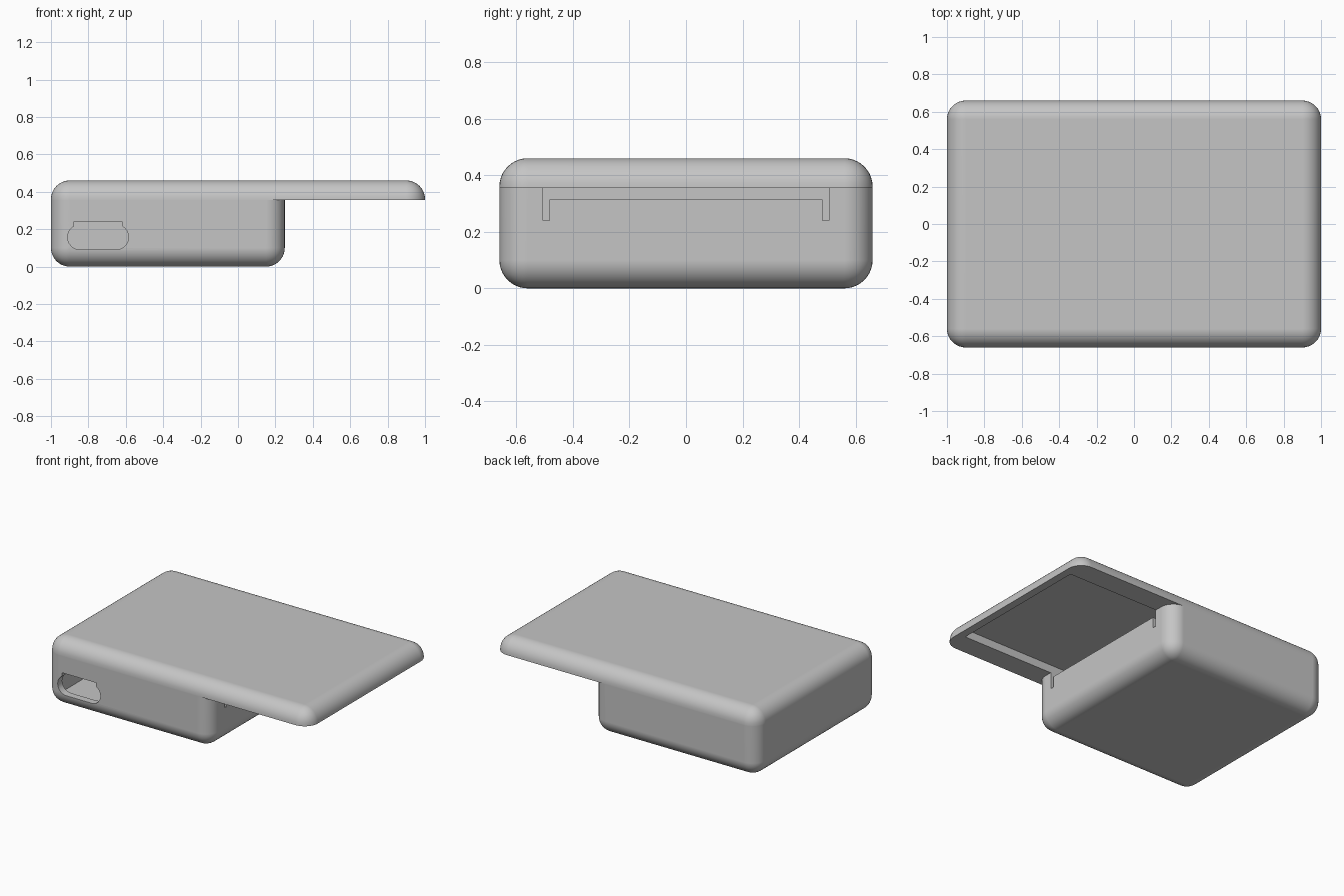
import bpy, bmesh, math
from mathutils import Vector

cube = bpy.data.objects.get("Cube")
if cube:
    bpy.data.objects.remove(cube, do_unlink=True)

grey = bpy.data.materials.new("plain_grey")
grey.use_nodes = True
color = (0.56, 0.56, 0.56, 1)
grey.diffuse_color = color
grey.node_tree.nodes["Principled BSDF"].inputs["Base Color"].default_value = color

HALF_Y, SEAM, TOP, RADIUS, WALL = 0.66, 0.355, 0.46, 0.1, 0.05
BODY_END = 0.25


def add_object(name, bm):
    bmesh.ops.recalc_face_normals(bm, faces=bm.faces)
    mesh = bpy.data.meshes.new(name)
    bm.to_mesh(mesh)
    bm.free()
    mesh.materials.append(grey)
    obj = bpy.data.objects.new(name, mesh)
    bpy.context.collection.objects.link(obj)
    return obj


def box(name, low, high, round_z=None):
    """Box between two corners; round_z rounds the uprights and that rim."""
    low, high = Vector(low), Vector(high)
    bm = bmesh.new()
    bmesh.ops.create_cube(bm, size=1)
    for v in bm.verts:
        v.co = [l + (c + 0.5) * (h - l) for l, c, h in zip(low, v.co, high)]
    if round_z is not None:
        def rounded(edge):
            a, b = (v.co.z for v in edge.verts)
            return abs(a - b) > 0.01 or abs(a - round_z) < 0.001
        bmesh.ops.bevel(bm, geom=[e for e in bm.edges if rounded(e)],
                        offset=RADIUS, segments=10, profile=0.5,
                        affect='EDGES', clamp_overlap=False)
    return add_object(name, bm)


def activate(obj):
    bpy.ops.object.select_all(action='DESELECT')
    obj.select_set(True)
    bpy.context.view_layer.objects.active = obj


def cut(obj, cutter):
    cutter.hide_render = True
    activate(obj)
    mod = obj.modifiers.new("cut", 'BOOLEAN')
    mod.operation, mod.solver, mod.object = 'DIFFERENCE', 'EXACT', cutter
    bpy.ops.object.modifier_apply(modifier=mod.name)
    bpy.data.objects.remove(cutter, do_unlink=True)


def finish(obj):
    activate(obj)
    bpy.ops.object.shade_smooth_by_angle(angle=math.radians(30))
    mod = obj.modifiers.new("even_shading", 'WEIGHTED_NORMAL')
    mod.keep_sharp = True


def port_cutter():
    """Rounded slot with a square step above, pushed through the front wall."""
    mid_x, mid_z, r, offset, step, step_top = -0.748, 0.157, 0.067, 0.096, 0.129, 0.24
    arc = [math.radians(-90 + 15 * i) for i in range(11)]
    half = [(offset + r * math.cos(a), mid_z + r * math.sin(a)) for a in arc]
    half.append((step, step_top))
    outline = half + [(-x, z) for x, z in reversed(half)]
    bm = bmesh.new()
    face = bm.faces.new([bm.verts.new((mid_x + x, -HALF_Y - 0.05, z)) for x, z in outline])
    grown = bmesh.ops.extrude_face_region(bm, geom=[face])["geom"]
    moved = [v for v in grown if isinstance(v, bmesh.types.BMVert)]
    bmesh.ops.translate(bm, verts=moved, vec=(0, 0.15, 0))
    return add_object("port_cutter", bm)


# Lid: wide plate with a shallow pocket underneath
lid = box("lid", (-1, -HALF_Y, SEAM), (1, HALF_Y, TOP), round_z=TOP)
cut(lid, box("pocket_cutter", (-0.945, -0.51, 0.3), (0.945, 0.51, 0.41)))
finish(lid)

# Body: open hollow box under one end of the lid
body = box("body", (-1, -HALF_Y, 0), (BODY_END, HALF_Y, SEAM), round_z=0)
cut(body, box("cavity_cutter", (-1 + WALL, -HALF_Y + WALL, WALL),
              (BODY_END - WALL, HALF_Y - WALL, 0.5)))
cut(body, port_cutter())

# End wall: lowered middle between two narrow slots
cut(body, box("gap_cutter", (0.1, -0.49, 0.315), (0.4, 0.49, 0.5)))
for side in (-1, 1):
    ys = sorted((side * 0.482, side * 0.505))
    cut(body, box("slot_cutter", (0.1, ys[0], 0.24), (0.4, ys[1], 0.5)))
finish(body)
